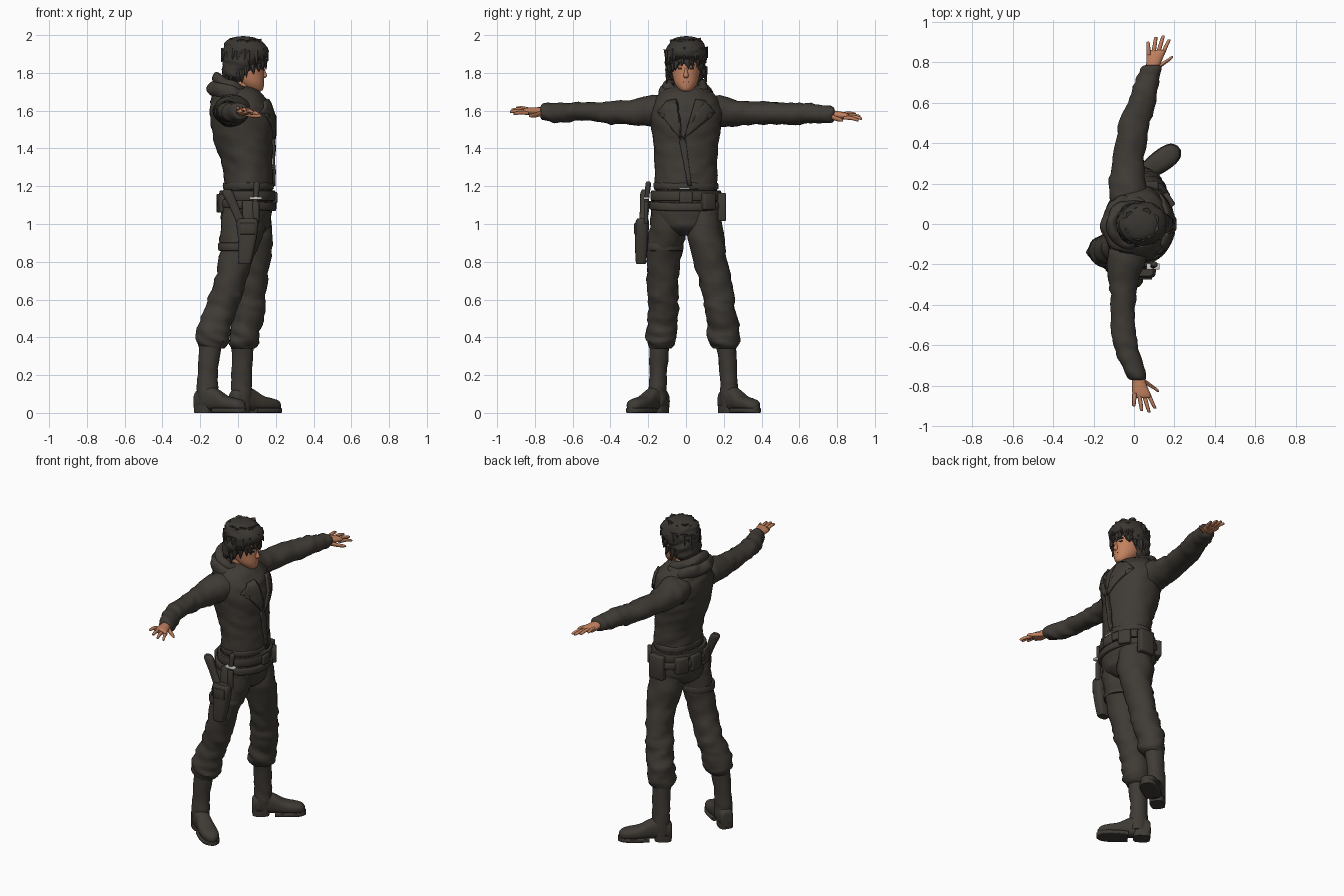
import bpy, bmesh, math, random
from mathutils import Vector, Matrix, noise

if "Cube" in bpy.data.objects:
    bpy.data.objects.remove(bpy.data.objects["Cube"])
random.seed(4)


def material(name, r, g, b):
    mat = bpy.data.materials.new(name)
    mat.use_nodes = True
    mat.diffuse_color = (r, g, b, 1)
    mat.node_tree.nodes["Principled BSDF"].inputs["Base Color"].default_value = (r, g, b, 1)
    return mat


CLOTH = material("dark cloth", .05, .043, .035)
HAIR = material("dark hair", .042, .037, .031)
SKIN = material("warm skin", .54, .22, .115)
METAL = material("pale metal", .6, .6, .6)
INK = material("dark eye", .02, .015, .012)


def finish(name, bm, mat, angle=50):
    bmesh.ops.recalc_face_normals(bm, faces=bm.faces)
    mesh = bpy.data.meshes.new(name)
    bm.to_mesh(mesh)
    bm.free()
    obj = bpy.data.objects.new(name, mesh)
    bpy.context.collection.objects.link(obj)
    mesh.materials.append(mat)
    bpy.ops.object.select_all(action='DESELECT')
    obj.select_set(True)
    bpy.context.view_layer.objects.active = obj
    bpy.ops.object.shade_smooth_by_angle(angle=math.radians(angle))
    return obj


def spline(rows, steps):
    """Smooth in-between rows through the given cross-sections."""
    rows = [Vector(r) for r in rows]
    out = []
    for i in range(len(rows) - 1):
        p, q = rows[i], rows[i + 1]
        before, after = rows[max(i - 1, 0)], rows[min(i + 2, len(rows) - 1)]
        for s in range(steps):
            t = s / steps
            m, n = (q - before) / 2, (after - p) / 2
            out.append(p + m * t + (3 * (q - p) - 2 * m - n) * t * t + (2 * (p - q) + m + n) * t ** 3)
    return out + [rows[-1]]


def skin_rings(bm, rings, closed=False):
    loops = [[bm.verts.new(p) for p in ring] for ring in rings]
    pairs = list(zip(loops, loops[1:])) + ([(loops[-1], loops[0])] if closed else [])
    for a, b in pairs:
        for i in range(len(a)):
            j = (i + 1) % len(a)
            bm.faces.new((a[i], a[j], b[j], b[i]))
    if not closed:
        bm.faces.new(loops[0])
        bm.faces.new(loops[-1])


def loft(name, rows, mat, axis='Z', fold=0, square=1.0, sides=28, steps=5, place=None):
    """Tube through rows of (x, y, z, half size, half size), rings facing one axis."""
    k = 'XYZ'.index(axis)
    u, v = [i for i in range(3) if i != k]
    rings = []
    for row in spline(rows, steps):
        ring = []
        for i in range(sides):
            t = math.tau * i / sides
            c, s = math.cos(t), math.sin(t)
            p = Vector(row[:3])
            p[u] += row[3] * math.copysign(abs(c) ** square, c)
            p[v] += row[4] * math.copysign(abs(s) ** square, s)
            if fold:
                q = p * 9
                q[k] = p[k] * 24 + p[u] * 9
                push = fold * (noise.noise(q) + .5 * noise.noise(q * 2))
                p[u] += push * c
                p[v] += push * s
            ring.append(p)
        rings.append(ring)
    bm = bmesh.new()
    skin_rings(bm, rings)
    if place:
        bm.transform(place)
    return finish(name, bm, mat)


def band(name, centre, rx, ry, thick, high, mat, tilt=0.0, fold=0, square=.6):
    """Closed roll around the body, tilted down towards the front."""
    rings = []
    for i in range(48):
        t = math.tau * i / 48
        c, s = math.cos(t), math.sin(t)
        ring = []
        for j in range(12):
            w = math.tau * j / 12
            a, b = math.cos(w), math.sin(w)
            out = thick * math.copysign(abs(a) ** square, a)
            p = Vector(((rx + out) * c, (ry + out) * s, high * math.copysign(abs(b) ** square, b) - tilt * c))
            p += Vector(centre)
            ring.append(p + Vector((c, s, 1)) * fold * noise.noise(p * 16))
        rings.append(ring)
    bm = bmesh.new()
    skin_rings(bm, rings, closed=True)
    return finish(name, bm, mat)


def box(name, centre, size, mat, yaw=0, lean=0, bevel=.008):
    bm = bmesh.new()
    bmesh.ops.create_cube(bm, size=1, matrix=Matrix.Diagonal((*size, 1)))
    if bevel:
        bmesh.ops.bevel(bm, geom=bm.edges[:], offset=bevel, segments=2, affect='EDGES', profile=.5)
    bm.transform(Matrix.Translation(centre) @ Matrix.Rotation(yaw, 4, 'Z') @ Matrix.Rotation(lean, 4, 'X'))
    return finish(name, bm, mat)


# Jacket and trousers
jacket = loft("jacket_body", [
    (.055, 0, 1.16, .122, .16), (.055, 0, 1.2, .128, .166), (.05, 0, 1.3, .13, .165),
    (.033, 0, 1.4, .15, .17), (.024, 0, 1.5, .165, .182), (.014, 0, 1.6, .166, .19),
    (.005, 0, 1.66, .148, .165), (-.01, 0, 1.71, .115, .12), (0, 0, 1.73, .06, .06)], CLOTH, fold=.008, sides=48)
loft("trouser_seat", [
    (.055, 0, 1.2, .118, .155), (.047, 0, 1.12, .135, .18), (.042, 0, 1.04, .135, .182),
    (.042, 0, .98, .12, .14), (.045, 0, .94, .07, .05)], CLOTH, fold=.005, sides=40)
legs = {
    "left": [(.055, .09, 1.1, .11, .085), (.072, .1, .95, .112, .095), (.085, .13, .8, .085, .09),
             (.075, .165, .65, .08, .084), (.06, .183, .55, .084, .082), (.04, .197, .45, .08, .086),
             (.035, .2, .38, .078, .084), (.03, .207, .34, .06, .06)],
    "right": [(.035, -.09, 1.1, .115, .085), (.022, -.1, .95, .115, .096), (-.015, -.12, .8, .088, .088),
              (-.055, -.122, .65, .085, .08), (-.09, -.118, .55, .087, .08), (-.128, -.125, .45, .09, .08),
              (-.135, -.13, .38, .085, .078), (-.14, -.135, .34, .062, .058)]}
shafts = {
    "left": [(.025, .21, .38, .06, .056), (.02, .225, .2, .055, .045), (.018, .23, .1, .056, .048), (.02, .23, .04, .05, .044)],
    "right": [(-.145, -.14, .38, .06, .056), (-.16, -.146, .2, .052, .045), (-.163, -.15, .1, .056, .048), (-.16, -.15, .04, .05, .044)]}
heels = {"left": (.008, .222, .62), "right": (-.178, -.142, -.63)}
for side in legs:
    loft(side + "_trouser_leg", legs[side], CLOTH, fold=.013)
    loft(side + "_boot_shaft", shafts[side], CLOTH, fold=.006)
    x, y, yaw = heels[side]
    place = Matrix.Translation((x, y, 0)) @ Matrix.Rotation(yaw, 4, 'Z')
    foot = [(-.052, .02, .07), (-.042, .038, .105), (.02, .045, .135), (.08, .045, .115),
            (.14, .052, .08), (.2, .051, .066), (.24, .038, .055), (.26, .012, .036)]
    loft(side + "_boot_foot", [(s, 0, .012 + h / 2, w, h / 2) for s, w, h in foot], CLOTH, 'X', square=.8, place=place)
    loft(side + "_boot_sole", [(s * 1.02, 0, .013, w * 1.06, .013) for s, w, h in foot[3:]], CLOTH, 'X', square=.3, place=place)
    loft(side + "_boot_heel", [(0, 0, 0, .05, .042), (0, 0, .04, .053, .044)], CLOTH, square=.6, place=place)

# Sleeves and hands
sleeves = {
    "left": [(0, .08, 1.6, .11, .085), (-.03, .18, 1.597, .094, .084), (-.03, .3, 1.587, .08, .064),
             (0, .48, 1.585, .077, .06), (.037, .6, 1.585, .07, .057), (.065, .7, 1.585, .06, .053),
             (.085, .77, 1.583, .052, .044), (.09, .785, 1.583, .036, .03)],
    "right": [(0, -.08, 1.6, .11, .085), (-.035, -.18, 1.6, .094, .084), (-.05, -.3, 1.59, .072, .064),
              (-.055, -.42, 1.59, .06, .058), (-.05, -.55, 1.597, .062, .045), (-.035, -.63, 1.59, .06, .05),
              (0, -.71, 1.588, .052, .052), (.015, -.76, 1.592, .045, .042), (.017, -.77, 1.592, .033, .028)]}
hands = {"left": (1, .09, 1.58, -.1), "right": (-1, .02, 1.595, .03)}
for side, rows in sleeves.items():
    loft(side + "_sleeve", rows, CLOTH, 'Y', fold=.01)
    way, x, z, drop = hands[side]

    def at(across, along, high=0):
        """Point on the hand, measured from the wrist; the thumb side hangs lower."""
        return Vector((x + across + along * .22, way * (.765 + along), z + along * drop - across * .3 + high))

    loft(side + "_palm", [(*at(0, -.02), .028, .024), (*at(0, .03), .036, .022),
                          (*at(0, .08), .045, .018), (*at(0, .095), .036, .01)], SKIN, 'Y', sides=16)
    for finger, (across, reach) in {"index": (.034, .148), "middle": (.012, .166),
                                    "ring": (-.011, .16), "little": (-.033, .136)}.items():
        spread = across * 1.5
        loft(side + "_" + finger + "_finger", [
            (*at(across, .07), .011, .011), (*at((across + spread) / 2, reach * .75, .004), .01, .01),
            (*at(spread, reach - .005), .008, .008), (*at(spread, reach), .003, .003)], SKIN, 'Y', sides=10, steps=3)
    loft(side + "_thumb", [(*at(.015, .0, -.004), .016, .015), (*at(.05, .03, -.004), .016, .013),
                           (*at(.077, .053), .011, .01), (*at(.085, .066), .004, .004)], SKIN, 'Y', sides=10)

# Hood, scarf and lapels
band("hood_outer_roll", (-.03, 0, 1.685), .1, .112, .032, .04, CLOTH, .03, .016, 1)
band("hood_upper_roll", (-.025, 0, 1.727), .085, .092, .026, .034, CLOTH, .04, .014, 1)
band("scarf_roll", (.02, 0, 1.685), .075, .075, .026, .032, CLOTH, .03, .012, 1)


def plate(name, outline):
    """Flat outline draped over the chest."""
    bm = bmesh.new()
    bm.faces.new([bm.verts.new((.4, y, z)) for y, z in outline])
    bmesh.ops.triangulate(bm, faces=bm.faces[:])
    bmesh.ops.subdivide_edges(bm, edges=bm.edges[:], cuts=5, use_grid_fill=True)
    obj = finish(name, bm, CLOTH)
    wrap = obj.modifiers.new("drape", 'SHRINKWRAP')
    wrap.target, wrap.wrap_method, wrap.offset = jacket, 'PROJECT', .009
    wrap.use_project_x, wrap.use_positive_direction, wrap.use_negative_direction = True, False, True
    solid = obj.modifiers.new("thickness", 'SOLIDIFY')
    solid.thickness, solid.offset = .014, 0


for side, s in (("left", 1), ("right", -1)):
    plate(side + "_lapel", [(s * .05, 1.66), (s * .1, 1.65), (s * .15, 1.59), (s * .11, 1.58),
                            (s * .115, 1.555), (s * .01 - .02, 1.45), (s * .02 - .01, 1.52)])
plate("jacket_front_flap", [(-.035, 1.44), (-.02, 1.46), (.0, 1.44), (.03, 1.2), (.01, 1.2)])

# Head, face and hair
loft("neck", [(.01, 0, 1.64, .055, .055), (.02, 0, 1.78, .05, .052)], SKIN)
loft("head", [(.095, 0, 1.7, .02, .02), (.088, 0, 1.712, .044, .036), (.07, 0, 1.745, .068, .06),
              (.052, 0, 1.79, .086, .072), (.043, 0, 1.84, .094, .078), (.04, 0, 1.9, .094, .078),
              (.04, 0, 1.95, .06, .05)], SKIN)
loft("nose", [(.135, 0, 1.772, .006, .008), (.138, 0, 1.784, .016, .014),
              (.135, 0, 1.81, .01, .008), (.13, 0, 1.835, .006, .006)], SKIN, sides=12)
box("mouth", (.133, 0, 1.752), (.008, .032, .005), INK, bevel=0)
for side, s in (("left", 1), ("right", -1)):
    box(side + "_eye", (.128, s * .031, 1.823), (.008, .022, .009), INK, yaw=s * .35, bevel=0)
    box(side + "_brow", (.129, s * .031, 1.842), (.009, .034, .007), HAIR, yaw=s * .35, bevel=0)
loft("hair_cap", [(-.02, 0, 1.745, .045, .06), (-.012, 0, 1.77, .066, .082), (.0, 0, 1.81, .082, .099),
                  (.015, 0, 1.855, .1, .107), (.032, 0, 1.885, .12, .108), (.036, 0, 1.925, .122, .105),
                  (.032, 0, 1.965, .095, .085), (.03, 0, 1.987, .06, .055), (.03, 0, 1.994, .015, .015)],
     HAIR, fold=.012, sides=40)


def tuft(number, root, tip, width):
    """Pointed lock of hair."""
    root, tip = Vector(root), Vector(tip)
    bm = bmesh.new()
    bmesh.ops.create_cone(bm, segments=6, radius1=width, radius2=.002, depth=(tip - root).length, cap_ends=True)
    turn = (tip - root).to_track_quat('Z', 'Y').to_matrix().to_4x4()
    bm.transform(Matrix.Translation((root + tip) / 2) @ turn)
    finish("hair_lock_%d" % number, bm, HAIR)


for i in range(66):
    t = i * 2.4
    c, s = math.cos(t), math.sin(t)
    level = i // 22
    front = max(c, 0)
    high = (1.87, 1.92, 1.97)[level] + random.uniform(-.012, .012)
    wide = (.1, .105, .07)[level]
    length = random.uniform(.05, .08) - .03 * front * (level == 0)
    low = .05 * (1 - front) * (level == 0)
    flare = wide + random.uniform(.008, .02)
    tuft(i, (.035 + wide * c, wide * .9 * s, high - low),
         (.035 + flare * c, flare * .93 * s, high - low - length), random.uniform(.016, .026))

# Belts, pouches and straps
band("waist_belt", (.05, 0, 1.15), .138, .176, .012, .028, CLOTH)
band("holster_belt", (.046, 0, 1.1), .146, .186, .011, .022, CLOTH, tilt=.01)
band("jacket_hem", (.055, 0, 1.2), .124, .162, .01, .018, CLOTH, fold=.006)
band("thigh_strap", (0, -.115, .88), .096, .092, .01, .022, CLOTH)
box("belt_buckle", (.198, 0, 1.14), (.022, .07, .06), CLOTH)
box("buckle_trim", (.187, -.01, 1.187), (.006, .05, .006), METAL, bevel=0)
box("left_hip_pouch", (.07, .19, 1.09), (.1, .045, .15), CLOTH)
box("front_pouch", (.165, .115, 1.12), (.05, .075, .09), CLOTH, yaw=.6)
for i, y in enumerate((-.07, .04, .13)):
    box("back_pouch_%d" % i, (-.098 + abs(y) * .3, y, 1.11), (.05, .08, .1), CLOTH, yaw=-y * 3)

# Holster, pistol and knife
loft("holster", [(.035, -.238, .79, .028, .02), (.036, -.238, .8, .035, .028), (.048, -.236, .9, .046, .034),
                 (.05, -.232, 1.0, .058, .036), (.05, -.23, 1.03, .045, .028)], CLOTH, square=.6)
box("holster_hanger", (.055, -.208, 1.06), (.065, .02, .13), CLOTH, lean=-.15)
box("holster_flap", (.05, -.268, .975), (.08, .012, .06), CLOTH, bevel=.004)
loft("pistol_grip", [(.02, -.23, 1.0, .025, .017), (-.02, -.226, 1.09, .025, .018),
                     (-.052, -.222, 1.16, .03, .02), (-.058, -.22, 1.182, .018, .012)], CLOTH, square=.7, sides=16)
loft("knife_handle", [(.09, -.212, 1.08, .014, .012), (.095, -.206, 1.15, .014, .013),
                      (.1, -.2, 1.21, .017, .015), (.1, -.2, 1.225, .008, .008)], CLOTH, sides=14)
box("knife_guard", (.094, -.21, 1.137), (.066, .03, .014), METAL, bevel=.004)
box("knife_sheath", (.095, -.212, 1.06), (.035, .022, .12), CLOTH)
